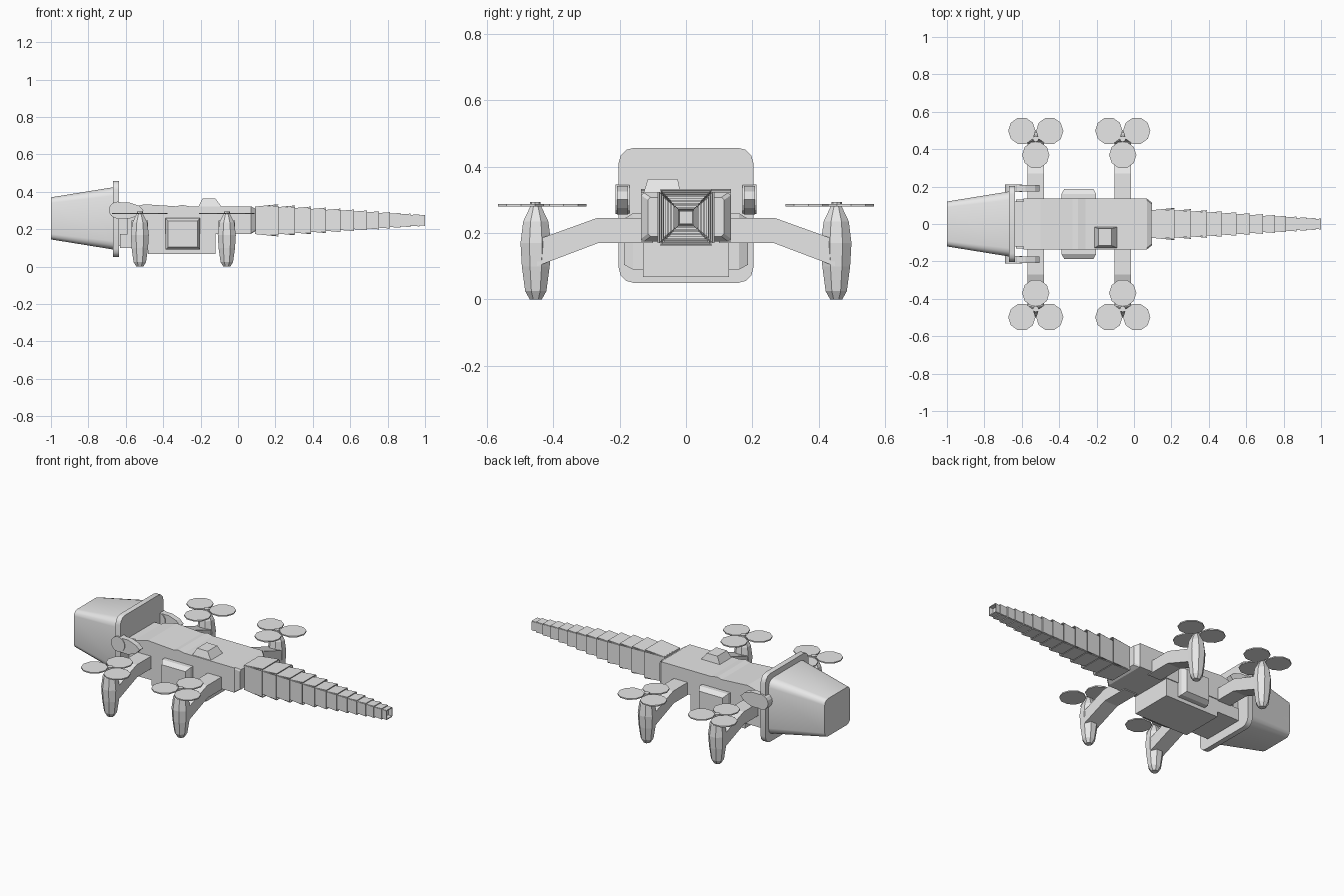
import bpy, bmesh, math
from mathutils import Vector

if "Cube" in bpy.data.objects:
    bpy.data.objects.remove(bpy.data.objects["Cube"])

grey = bpy.data.materials.new("light_grey")
grey.diffuse_color = (0.8, 0.8, 0.8, 1)
grey.use_nodes = True
grey.node_tree.nodes["Principled BSDF"].inputs["Base Color"].default_value = grey.diffuse_color


def finish(name, bm, smooth=False):
    bmesh.ops.recalc_face_normals(bm, faces=bm.faces)
    me = bpy.data.meshes.new(name)
    bm.to_mesh(me)
    bm.free()
    ob = bpy.data.objects.new(name, me)
    bpy.context.collection.objects.link(ob)
    me.materials.append(grey)
    if smooth:
        bpy.context.view_layer.objects.active = ob
        ob.select_set(True)
        bpy.ops.object.shade_smooth_by_angle(angle=math.radians(35))
        ob.select_set(False)
    return ob


def loft(name, rings, smooth=False):
    """Skin a list of equal-length point rings and cap both ends."""
    bm = bmesh.new()
    vs = [[bm.verts.new(p) for p in r] for r in rings]
    n = len(vs[0])
    for a, b in zip(vs, vs[1:]):
        for i in range(n):
            j = (i + 1) % n
            bm.faces.new((a[i], a[j], b[j], b[i]))
    bm.faces.new(vs[0])
    bm.faces.new(vs[-1])
    return finish(name, bm, smooth)


def round_rect(x, hy, z0, z1, r, seg=3):
    """Rounded rectangle across the x axis."""
    pts, cz, hz = [], (z0 + z1) / 2, (z1 - z0) / 2
    for k, (sy, sz) in enumerate(((1, 1), (-1, 1), (-1, -1), (1, -1))):
        for i in range(seg + 1):
            a = math.pi / 2 * (k + i / seg)
            pts.append((x, sy * (hy - r) + r * math.cos(a), cz + sz * (hz - r) + r * math.sin(a)))
    return pts


def prism_y(name, pts, y0, y1):
    """Extrude an (x, z) outline along y."""
    return loft(name, [[(x, y, z) for x, z in pts] for y in (y0, y1)])


def prism_x(name, pts, x0, x1):
    """Extrude a (y, z) outline along x."""
    return loft(name, [[(x, y, z) for y, z in pts] for x in (x0, x1)])


def rect(hx, y, z0, z1, cx):
    return [(cx - hx, y, z0), (cx + hx, y, z0), (cx + hx, y, z1), (cx - hx, y, z1)]


# Tapered nose shell and its flange
loft("nose_shell", [round_rect(-1.0, .12, .145, .37, .03),
                    round_rect(-.66, .175, .09, .425, .045)], True)
loft("nose_flange", [round_rect(-.667, .203, .05, .457, .045),
                     round_rect(-.635, .203, .05, .457, .045)], True)

# Main body, neck and belly
prism_y("neck", [(-.64, .11), (-.56, .11), (-.56, .31), (-.64, .31)], -.12, .12)
prism_y("body", [(-.59, .175), (.07, .175), (.07, .322), (-.26, .322), (-.30, .33),
                 (-.33, .322), (-.50, .333), (-.59, .31)], -.135, .135)
loft("body_rear", [round_rect(.07, .135, .175, .322, .008, 1),
                   round_rect(.095, .115, .19, .308, .008, 1)])
prism_y("belly", [(-.63, .175), (-.63, .10), (-.48, .10), (-.48, .068), (-.12, .068),
                  (-.12, .175)], -.13, .13)

# Small raised hump on the back
loft("back_hump", [[(-.215, -.13, .315), (-.085, -.13, .315), (-.085, -.015, .315), (-.215, -.015, .315)],
                   [(-.19, -.115, .363), (-.12, -.115, .363), (-.12, -.025, .363), (-.19, -.025, .363)]])


def disc(bm, c, r, t, n=10):
    rings = []
    for dz in (-t / 2, t / 2):
        rings.append([bm.verts.new((c[0] + r * math.cos(2 * math.pi * i / n),
                                    c[1] + r * math.sin(2 * math.pi * i / n), c[2] + dz)) for i in range(n)])
    for i in range(n):
        j = (i + 1) % n
        bm.faces.new((rings[0][i], rings[0][j], rings[1][j], rings[1][i]))
    bm.faces.new(rings[0])
    bm.faces.new(rings[1])


for s, side in ((1, "left"), (-1, "right")):
    # Side box with bevelled outer rim
    loft(f"side_box_{side}", [rect(.093, s * .13, .09, .26, -.295), rect(.093, s * .16, .09, .26, -.295),
                              rect(.078, s * .187, .105, .243, -.295)])

    # Hinge disc with its pointed strap
    cx, cz, r = -.645, .302, .045
    ring = [(cx + r * math.cos(a), cz + r * math.sin(a))
            for a in (2 * math.pi * i / 16 for i in range(16))]
    prism_y(f"hinge_{side}", ring, s * .17, s * .212)
    prism_y(f"hinge_strap_{side}", [(-.645, .342), (-.58, .342), (-.53, .325), (-.505, .302), (-.53, .275),
                                    (-.58, .256), (-.645, .258)], s * .175, s * .208)

    for cx, end in ((-.525, "front"), (-.06, "rear")):
        tag = f"{end}_{side}"
        # Bent arm
        prism_x(f"arm_{tag}", [(s * y, z) for y, z in
                               ((.10, .17), (.265, .17), (.45, .10), (.45, .18), (.27, .245), (.10, .245))],
                cx - .045, cx + .045)
        # Motor pod that doubles as the foot, with cone and shaft
        prof = ((0, .018), (.025, .032), (.10, .042), (.17, .046), (.235, .038), (.29, .012))
        loft(f"motor_pod_{tag}",
             [[(cx + 1.05 * h * math.cos(math.pi / 4 * (i + .5)) / .924,
                s * .453 + h * math.sin(math.pi / 4 * (i + .5)) / .924, z) for i in range(8)]
              for z, h in prof])
        # Three round blades
        bm = bmesh.new()
        hub = Vector((cx, s * .455, .284))
        for k in range(3):
            a = -s * math.pi / 2 + k * 2 * math.pi / 3
            disc(bm, hub + .086 * Vector((math.cos(a), math.sin(a), 0)), .073, .007)
        disc(bm, hub, .016, .02, 8)
        finish(f"propeller_{tag}", bm)

# Tail: tapering core with four overlapping flared plates on each segment
def tail_half(x):
    return .086 + (.026 - .086) * (x - .095) / .905


TZ = .247
loft("tail_core", [[(x, sy * h, TZ + sz * h) for sy, sz in ((1, 1), (-1, 1), (-1, -1), (1, -1))]
                   for x, h in ((.09, .074), (.98, .019))])
N, x = 13, .095
for k in range(N):
    length = .905 / N * (1.35 - .7 * k / (N - 1))
    h = tail_half(x)
    x1 = min(x + length * 1.3, 1.0)
    bm = bmesh.new()
    for q in range(4):
        c, sn = round(math.cos(q * math.pi / 2)), round(math.sin(q * math.pi / 2))
        corner = []
        for px, out, w in ((x, h * .86, h * .84), (x1, h, h * .9)):
            for d in (0, -.005):
                for u in (-w, w):
                    corner.append(bm.verts.new((px, c * u - sn * (out + d), TZ + sn * u + c * (out + d))))
        for f in ((0, 1, 3, 2), (4, 5, 7, 6), (0, 1, 5, 4), (2, 3, 7, 6), (0, 2, 6, 4), (1, 3, 7, 5)):
            bm.faces.new([corner[i] for i in f])
    finish(f"tail_segment_{k + 1}", bm)
    x += length
